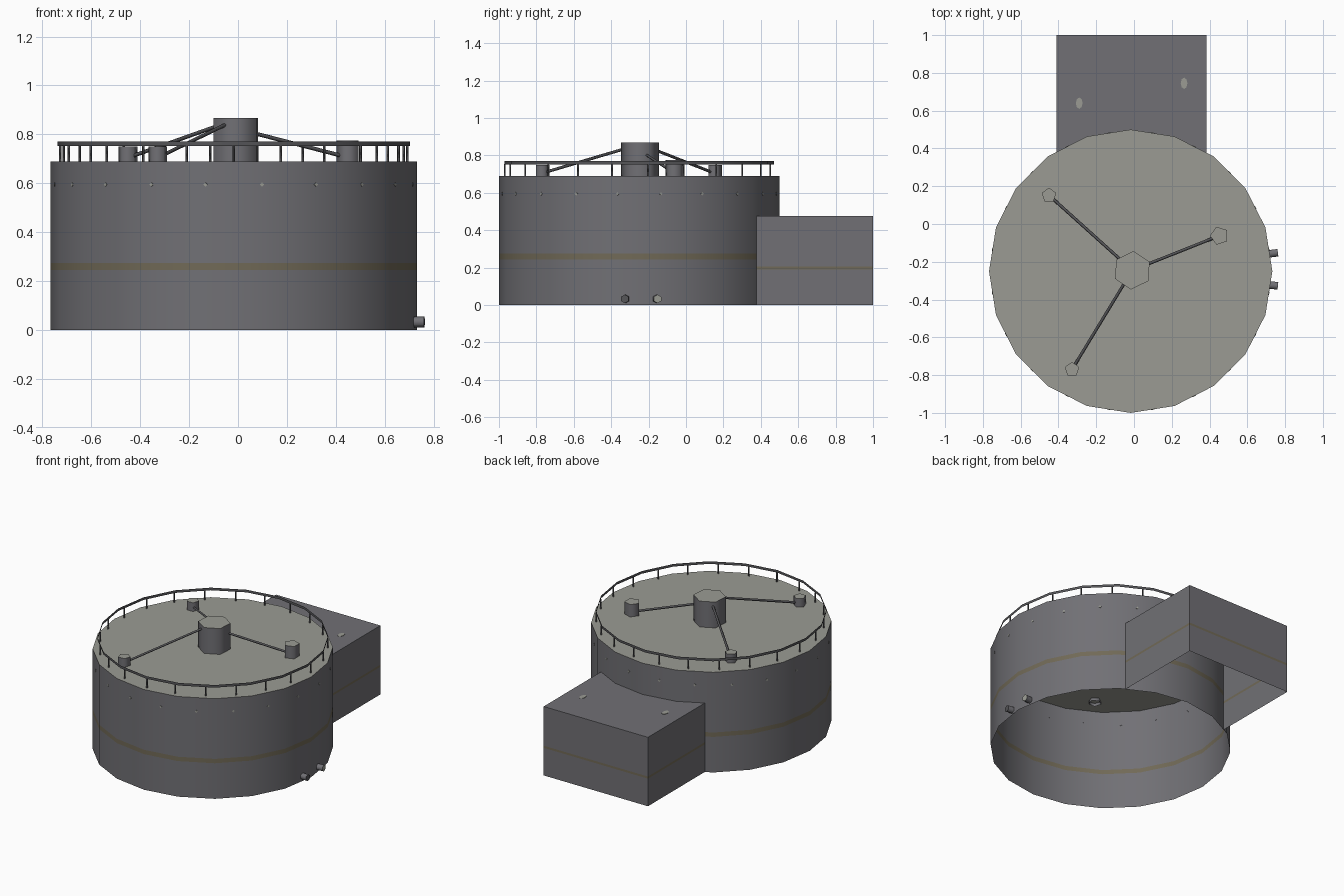
import bpy, bmesh, math
from mathutils import Vector

if "Cube" in bpy.data.objects:
    bpy.data.objects.remove(bpy.data.objects["Cube"])


def material(name, rgb):
    m = bpy.data.materials.new(name)
    m.diffuse_color = (*rgb, 1)
    m.use_nodes = True
    m.node_tree.nodes["Principled BSDF"].inputs["Base Color"].default_value = m.diffuse_color
    return m


WALL = material("grey_metal", (0.165, 0.163, 0.178))
ROOF = material("pale_roof", (0.325, 0.33, 0.295))
STRIPE = material("olive_stripe", (0.165, 0.143, 0.095))
DARK = material("dark_steel", (0.09, 0.09, 0.097))

CX, CY, R, H = -0.0175, -0.25, 0.75, 0.69


def ring(cx, cy, r, n, phase=0):
    return [(cx + r * math.cos(math.radians(phase) + 2 * math.pi * i / n),
             cy + r * math.sin(math.radians(phase) + 2 * math.pi * i / n)) for i in range(n)]


def finish(name, bm, mats):
    me = bpy.data.meshes.new(name)
    bm.to_mesh(me)
    bm.free()
    for m in mats:
        me.materials.append(m)
    ob = bpy.data.objects.new(name, me)
    bpy.context.collection.objects.link(ob)
    return ob


def prism(name, pts, zs, mats, cap=None, stripe_row=None, closed=True, smooth=True, cap_extra=()):
    """Walls through the heights zs, optional top cap; material 0 = wall, 1 = cap, 2 = stripe."""
    bm = bmesh.new()
    rows = [[bm.verts.new((x, y, z)) for x, y in pts] for z in zs]
    n = len(pts)
    for k in range(len(zs) - 1):
        for i in range(n if closed else n - 1):
            j = (i + 1) % n
            f = bm.faces.new((rows[k][i], rows[k][j], rows[k + 1][j], rows[k + 1][i]))
            f.smooth = smooth
            f.material_index = 2 if k == stripe_row else 0
    if cap is not None:
        extra = [bm.verts.new((x, y, zs[-1])) for x, y in cap_extra]
        f = bm.faces.new(rows[-1] + extra)
        f.material_index = cap
        for e in f.edges:
            e.smooth = False
    return finish(name, bm, mats)


def tube(name, a, b, r, n, mat, cap_mat=None):
    """Straight tube between two points, open unless a cap material is given."""
    a, b = Vector(a), Vector(b)
    ob = prism(name, ring(0, 0, r, n, 90), [0, (b - a).length], [mat, cap_mat or mat],
               cap=1 if cap_mat else None)
    ob.location = a
    ob.rotation_euler = (b - a).to_track_quat('Z', 'Y').to_euler()
    return ob


# tank: open below, with painted band
MATS = [WALL, ROOF, STRIPE]
prism("tank", ring(CX, CY, R, 20), [0, 0.245, 0.275, H], MATS, cap=1, stripe_row=1)

# annex behind the tank, its top cut to the tank wall
tank_arc = [(x, y) for x, y in ring(CX, CY, R, 20) if y > 0.4]
tank_arc.sort()
prism("annex", [(0.385, 0.376), (0.385, 1), (-0.41, 1), (-0.41, 0.381)], [0, 0.19, 0.205, 0.475],
      MATS, cap=0, stripe_row=1, closed=False, smooth=False, cap_extra=tank_arc)

# light spots on the annex top
for i, (x, y) in enumerate([(-0.29, 0.64), (0.265, 0.745)]):
    spot = prism(f"annex_spot_{i}", ring(0, 0, 0.03, 8), [0, 0.003], MATS[1:2], cap=0)
    spot.location, spot.scale = (x, y, 0.4745), (0.6, 1, 1)

# small light marks under the roof edge
for i in range(20):
    a = math.radians(9 + 18 * i)
    d = Vector((math.cos(a), math.sin(a), 0))
    c = Vector((CX, CY, 0.595)) + d * R * math.cos(math.radians(9))
    tube(f"wall_mark_{i}", c - d * 0.001, c + d * 0.002, 0.009, 4, ROOF, ROOF)

# handrail: thin upright ribbon on slim posts
prism("handrail", ring(CX, CY, 0.72, 20), [0.752, 0.77], [DARK])
for i in range(23):
    a = math.radians(-90) + 2 * math.pi * i / 23
    m = math.radians(18)
    r = 0.718 * math.cos(m / 2) / math.cos(a % m - m / 2)
    x, y = CX + r * math.cos(a), CY + r * math.sin(a)
    tube(f"rail_post_{i}", (x, y, H), (x, y, 0.755), 0.006, 3, DARK)

# central hub
HX, HY = -0.009, -0.245
prism("hub", ring(HX, HY, 0.102, 6, 86), [0.67, 0.868], MATS, cap=1)

# roof vents, each braced to the hub
for i, (x, y, r, top, phase, z) in enumerate([(-0.45, 0.152, 0.04, 0.75, 90, 0.84),
                                              (-0.328, -0.77, 0.04, 0.75, 90, 0.84),
                                              (0.452, -0.062, 0.05, 0.775, 180, 0.805)]):
    prism(f"vent_{i}", ring(x, y, r, 5, phase), [0.67, top], MATS, cap=1)
    d = Vector((x - HX, y - HY, 0)).normalized()
    tube(f"brace_{i}", (HX + d.x * 0.08, HY + d.y * 0.08, z),
         (x - d.x * 0.02, y - d.y * 0.02, 0.71), 0.008, 4, DARK)

# outlet pipes low on the right side
for i, y in enumerate((-0.325, -0.155)):
    d = Vector((0.76 - CX, y - CY, 0)).normalized()
    c = Vector((0.738, y, 0.033))
    tube(f"outlet_pipe_{i}", c - d * 0.03, c + d * 0.024, 0.023, 6, WALL, ROOF if i else DARK)
